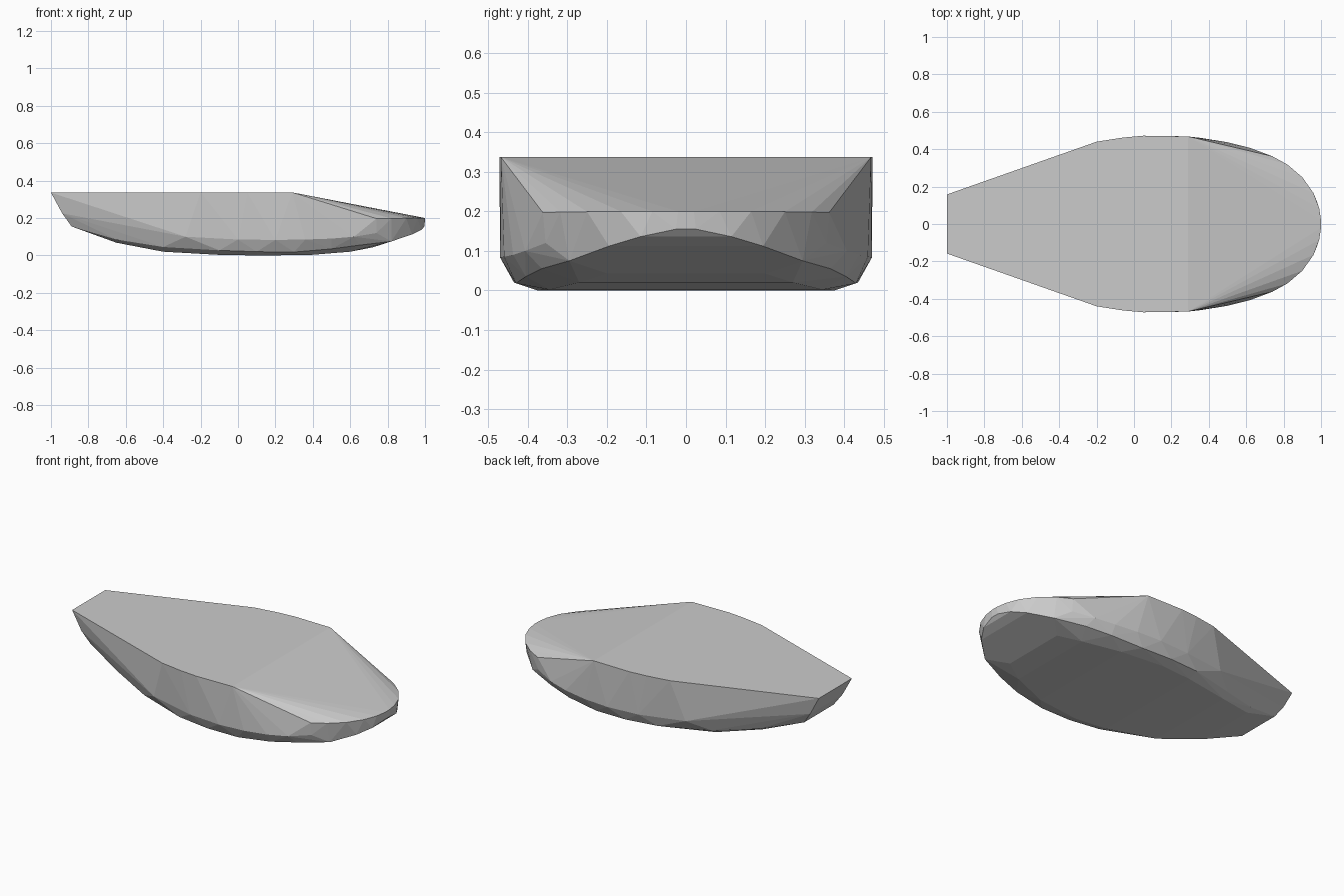
import bpy, bmesh, math

# Half sections (x, half width, z), mirrored across y = 0
deck = [(-1, .158, .336), (-.2, .44, .337), (-.06, .462, .337), (.05, .472, .337), (.29, .468, .337)]
bow_rim = [(.74, .362, .197), (.82, .318, .198), (.9, .25, .199), (.96, .165, .2),
           (.99, .085, .2), (1, .02, .2)]
chine = [(-.94, .155, .225), (-.28, .405, .1), (0, .457, .085), (.2, .47, .083), (.36, .46, .085),
         (.5, .437, .09), (.62, .407, .1), (.74, .355, .12)]
bilge = [(-.65, .225, .085), (-.4, .325, .045), (-.1, .415, .027), (.1, .435, .02),
         (.3, .43, .018), (.5, .405, .035), (.65, .365, .055), (.82, .295, .075),
         (.93, .195, .112), (.98, .115, .136), (.997, .025, .155)]
bottom = [(-.89, .14, .155), (-.65, .19, .068), (-.4, .285, .02), (-.1, .355, .003),
          (.1, .375, 0), (.38, .345, .002), (.6, .27, .02), (.72, .2, .043), (.82, .1, .075)]

# Hull: convex skin over the mirrored sections
bm = bmesh.new()
for x, w, z in deck + bow_rim + chine + bilge + bottom:
    for side in (-1, 1):
        bm.verts.new((x, side * w, z))
res = bmesh.ops.convex_hull(bm, input=bm.verts)
loose = [v for v in bm.verts if not v.link_faces]
bmesh.ops.delete(bm, geom=loose, context='VERTS')
bmesh.ops.dissolve_limit(bm, angle_limit=math.radians(1), verts=bm.verts, edges=bm.edges)
bmesh.ops.recalc_face_normals(bm, faces=bm.faces)

mesh = bpy.data.meshes.new("boat_hull")
bm.to_mesh(mesh)
bm.free()
bpy.context.collection.objects.link(bpy.data.objects.new("boat_hull", mesh))
